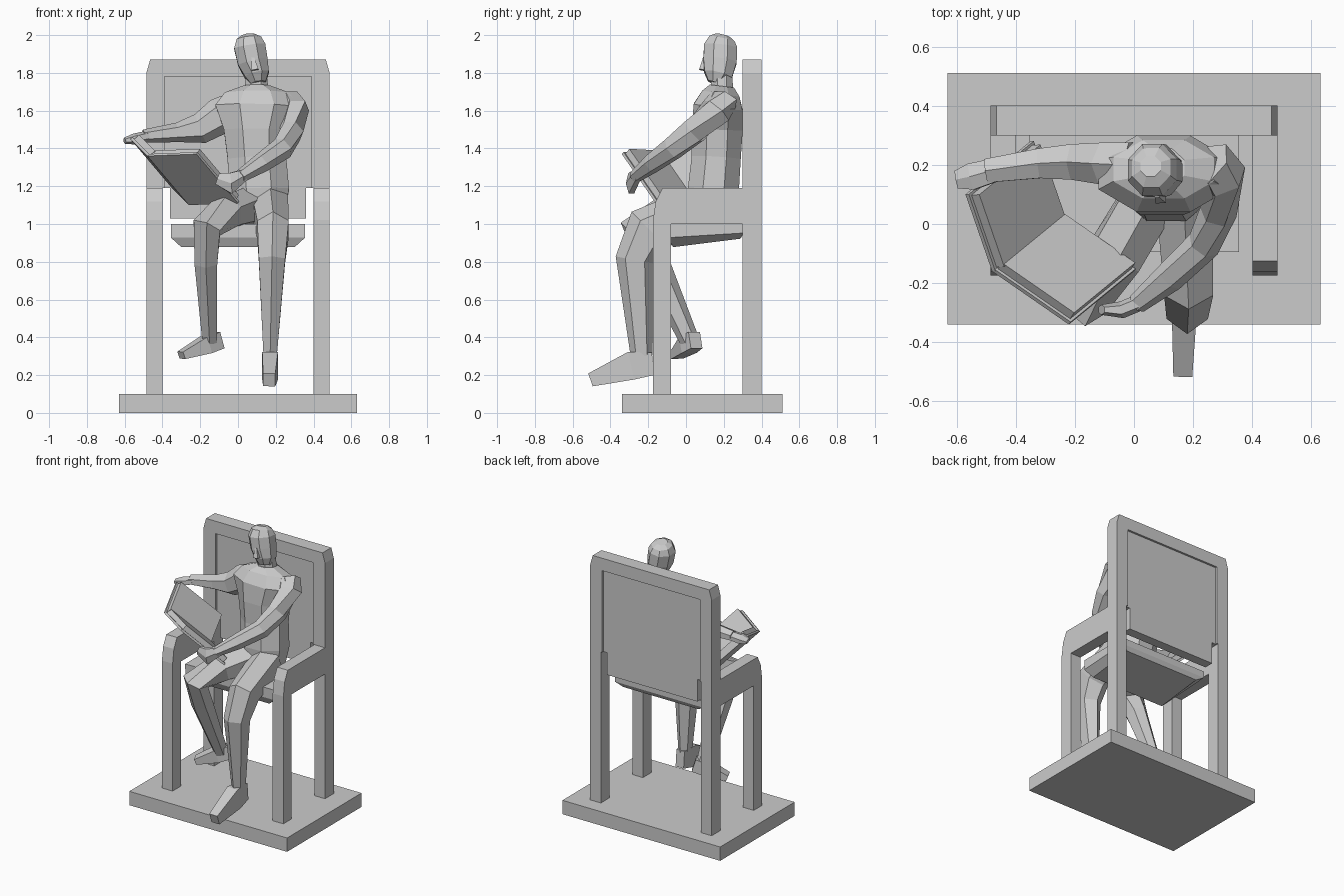
import bpy, bmesh, math
from mathutils import Vector as V


def finish(name, bm):
    bmesh.ops.recalc_face_normals(bm, faces=bm.faces[:])
    me = bpy.data.meshes.new(name)
    bm.to_mesh(me)
    bm.free()
    ob = bpy.data.objects.new(name, me)
    bpy.context.collection.objects.link(ob)
    return ob


def extrude(name, pts, axis, lo, hi):
    """Flat outline pushed along an axis."""
    bm = bmesh.new()

    def co(p, t):
        return {'x': (t, p[0], p[1]), 'y': (p[0], t, p[1]), 'z': (p[0], p[1], t)}[axis]
    face = bm.faces.new([bm.verts.new(co(p, lo)) for p in pts])
    res = bmesh.ops.extrude_face_region(bm, geom=[face])
    shift = V(co((0, 0), hi - lo))
    for v in res['geom']:
        if isinstance(v, bmesh.types.BMVert):
            v.co += shift
    return finish(name, bm)


def rect(x0, x1, y0, y1):
    return [(x0, y0), (x1, y0), (x1, y1), (x0, y1)]


def loft(name, rings, ref, n=8):
    """Faceted tube; each ring is (x, y, z, half width along ref, half depth)."""
    bm = bmesh.new()
    pts = [V(r[:3]) for r in rings]
    loops = []
    k = 1 / math.cos(math.pi / n)
    for i, r in enumerate(rings):
        t = V((0, 0, 0))
        if i > 0:
            t += (pts[i] - pts[i - 1]).normalized()
        if i < len(pts) - 1:
            t += (pts[i + 1] - pts[i]).normalized()
        t.normalize()
        u = V(ref)
        u = (u - t * u.dot(t)).normalized()
        w = t.cross(u)
        loop = []
        for j in range(n):
            a = 2 * math.pi * (j + 0.5) / n
            loop.append(bm.verts.new(pts[i] + u * r[3] * k * math.cos(a) + w * r[4] * k * math.sin(a)))
        loops.append(loop)
    for a, b in zip(loops, loops[1:]):
        for j in range(n):
            bm.faces.new((a[j], a[(j + 1) % n], b[(j + 1) % n], b[j]))
    bm.faces.new(loops[0])
    bm.faces.new(loops[-1])
    return finish(name, bm)


def slab(name, a, b, d, lo, hi, inset=0.0):
    """Parallelogram sheet between two offsets above its plane."""
    a, b, d = V(a), V(b), V(d)
    e, f = b - a, d - a
    n = e.cross(f).normalized()
    if n.z < 0:
        n = -n
    bm = bmesh.new()
    quad = [(inset, inset), (1 - inset, inset), (1 - inset, 1 - inset), (inset, 1 - inset)]
    low, top = [[bm.verts.new(a + e * s + f * t + n * h) for s, t in quad] for h in (lo, hi)]
    bm.faces.new(low)
    bm.faces.new(top)
    for j in range(4):
        i = (j + 1) % 4
        bm.faces.new((low[j], low[i], top[i], top[j]))
    return finish(name, bm)


X, Y, Z = (1, 0, 0), (0, 1, 0), (0, 0, 1)

# Plinth
extrude("base", rect(-0.63, 0.63, -0.34, 0.51), 'z', 0, 0.10)

# Chair back: frame with rear legs, and recessed panel
half = [(0.39, 1.78), (0.39, 1.19), (0.40, 1.19), (0.40, 0.09), (0.485, 0.09), (0.485, 1.80), (0.465, 1.87)]
extrude("back_frame", half + [(-x, z) for x, z in reversed(half)], 'y', 0.30, 0.40)
panel = [(0.36, 1.03), (0.36, 1.19), (0.40, 1.19), (0.40, 1.79)]
extrude("back_panel", panel + [(-x, z) for x, z in reversed(panel)], 'y', 0.315, 0.385)

# Seat with chamfered underside
loft("seat", [(0, 0.11, 0.90, 0.30, 0.18), (0, 0.105, 0.94, 0.355, 0.20),
              (0, 0.105, 1.0, 0.355, 0.20)], X, 4)

# Armrests running down into front legs
arm = [(-0.175, 0.09), (-0.08, 0.09), (-0.08, 1.0), (0.31, 1.0), (0.31, 1.19),
       (-0.125, 1.19), (-0.16, 1.12), (-0.175, 1.02)]
for side, s in (("left", 1), ("right", -1)):
    extrude("armrest_" + side, arm, 'x', s * 0.40, s * 0.485)

# Torso, neck and head
loft("torso", [(0.11, 0.13, 1.0, 0.13, 0.11), (0.11, 0.145, 1.18, 0.16, 0.135),
               (0.10, 0.16, 1.35, 0.155, 0.13), (0.095, 0.165, 1.5, 0.17, 0.135),
               (0.10, 0.17, 1.62, 0.22, 0.13), (0.10, 0.185, 1.69, 0.17, 0.10),
               (0.10, 0.19, 1.73, 0.07, 0.065)], X)
loft("neck", [(0.10, 0.19, 1.69, 0.065, 0.06), (0.095, 0.19, 1.80, 0.055, 0.055)], X)
loft("head", [(0.108, 0.155, 1.745, 0.04, 0.04), (0.10, 0.17, 1.79, 0.065, 0.075),
              (0.078, 0.18, 1.86, 0.08, 0.088), (0.062, 0.183, 1.94, 0.083, 0.088),
              (0.058, 0.19, 1.98, 0.065, 0.068), (0.056, 0.195, 2.0, 0.035, 0.035)], X)
loft("nose", [(0.09, 0.088, 1.815, 0.018, 0.018), (0.078, 0.10, 1.88, 0.008, 0.01)], X, 4)

# Arms
loft("left_arm", [(0.25, 0.20, 1.66, 0.06, 0.08), (0.295, 0.16, 1.60, 0.075, 0.075),
                  (0.285, 0.04, 1.49, 0.065, 0.055), (0.235, -0.07, 1.40, 0.055, 0.05),
                  (0.12, -0.18, 1.32, 0.045, 0.045), (0.01, -0.27, 1.25, 0.03, 0.03)], Z, 6)
loft("left_hand", [(0.03, -0.26, 1.26, 0.03, 0.025), (-0.04, -0.29, 1.215, 0.055, 0.025),
                   (-0.11, -0.29, 1.24, 0.03, 0.015)], Z, 6)
loft("right_arm", [(0.0, 0.20, 1.64, 0.075, 0.06), (-0.09, 0.205, 1.575, 0.07, 0.085),
                   (-0.20, 0.21, 1.505, 0.06, 0.07), (-0.32, 0.205, 1.485, 0.05, 0.045),
                   (-0.50, 0.18, 1.465, 0.04, 0.03)], Y, 6)
loft("right_hand", [(-0.48, 0.18, 1.465, 0.04, 0.025), (-0.55, 0.16, 1.45, 0.045, 0.025),
                    (-0.60, 0.15, 1.44, 0.03, 0.015)], Y, 6)

# Legs and feet
loft("left_leg", [(0.17, 0.10, 1.10, 0.095, 0.10), (0.185, -0.195, 0.97, 0.083, 0.115),
                  (0.18, -0.27, 0.81, 0.07, 0.09), (0.17, -0.235, 0.30, 0.035, 0.05)], X, 6)
loft("left_foot", [(0.17, -0.175, 0.26, 0.032, 0.06), (0.17, -0.29, 0.25, 0.042, 0.075),
                   (0.165, -0.505, 0.175, 0.032, 0.036)], X, 4)
loft("right_leg", [(0.06, 0.10, 1.09, 0.09, 0.10), (-0.06, -0.10, 1.06, 0.09, 0.085),
                   (-0.165, -0.245, 0.98, 0.075, 0.09), (-0.17, -0.17, 0.80, 0.06, 0.07),
                   (-0.15, 0.02, 0.38, 0.038, 0.045)], X, 6)
loft("right_foot", [(-0.10, 0.05, 0.385, 0.035, 0.045), (-0.17, 0.01, 0.36, 0.045, 0.045),
                    (-0.30, -0.05, 0.305, 0.035, 0.02)], (0.5, -0.86, 0), 4)

# Open book: two covers meeting at the spine, each with a page block
spine_top, spine_low = (-0.48, -0.16, 1.36), (-0.26, 0.02, 1.10)
for side, corner in (("left", (-0.57, 0.10, 1.45)), ("right", (-0.22, -0.34, 1.37))):
    slab("book_cover_" + side, spine_top, corner, spine_low, 0, 0.015)
    slab("book_pages_" + side, spine_top, corner, spine_low, 0.015, 0.05, 0.03)
